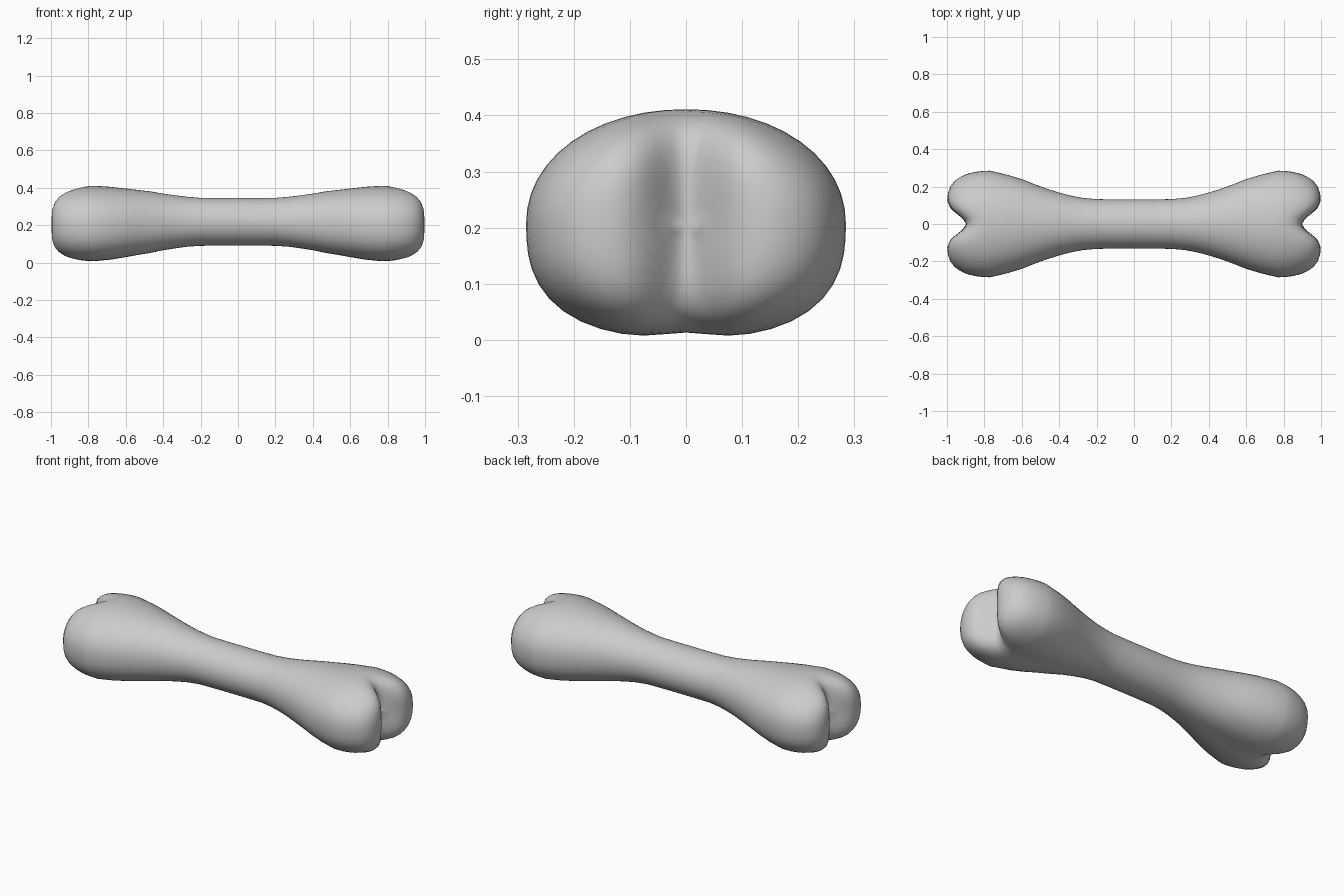
import bpy, bmesh
from math import sin, cos, tau, exp

if "Cube" in bpy.data.objects:
    bpy.data.objects.remove(bpy.data.objects["Cube"])

SEG = 48
# shaft stations: x, half width, centre z, half height
STATIONS = [(0, .131, .218, .127), (.1, .131, .218, .127), (.2, .133, .218, .128),
            (.27, .139, .218, .134), (.33, .150, .217, .142), (.4, .168, .216, .153),
            (.47, .190, .214, .167), (.54, .216, .212, .177), (.6, .240, .210, .186),
            (.68, .264, .208, .197), (.77, .285, .207, .204)]
CAP = [.995, .98, .955, .92, .87, .8, .7, .58, .45, .32, .2, .1]


def section(a, w, cz, h, blend):
    """Rounded section, fuller underneath, with a slight dip below at the heads."""
    c, s = cos(a), sin(a)
    p = 2 + blend * (.6 if s < 0 else .08)
    r = (abs(c) ** p + abs(s) ** p) ** (-1 / p)
    y, z = w * r * c, h * r * s
    if s < 0:
        z += .010 * blend * exp(-(y / .06) ** 2)
    return y, z


def cap_x(s, y):
    """Domed end split by a groove into two knuckles."""
    dome = (1 - s ** 5) ** .5
    return .77 + (.233 - .105 * exp(-(y / .068) ** 2)) * dome


bm = bmesh.new()
rings = []
# shaft
for x, w, cz, h in STATIONS:
    blend = max(0, (x - .2) / .57)
    pts = [section(tau * i / SEG, w, cz, h, blend) for i in range(SEG)]
    rings.append([bm.verts.new((x, y, cz + z)) for y, z in pts])
# knuckled end
cz = STATIONS[-1][2]
for s in CAP:
    rings.append([bm.verts.new((cap_x(s, y * s), y * s, cz + z * s)) for y, z in pts])
for a, b in zip(rings, rings[1:]):
    for i in range(SEG):
        j = (i + 1) % SEG
        bm.faces.new((a[i], a[j], b[j], b[i]))
tip = bm.verts.new((cap_x(0, 0), 0, cz))
for i in range(SEG):
    bm.faces.new((rings[-1][i], rings[-1][(i + 1) % SEG], tip))
bmesh.ops.recalc_face_normals(bm, faces=bm.faces)
# the open half may be flipped: the tip must face outwards
bm.normal_update()
if tip.normal.x < 0:
    bmesh.ops.reverse_faces(bm, faces=bm.faces)
for f in bm.faces:
    f.smooth = True

mesh = bpy.data.meshes.new("bone")
bm.to_mesh(mesh)
bm.free()
bone = bpy.data.objects.new("bone", mesh)
bpy.context.collection.objects.link(bone)
# matching other half
mirror = bone.modifiers.new("mirror", 'MIRROR')
mirror.use_axis = (True, False, False)
mirror.use_clip = True
